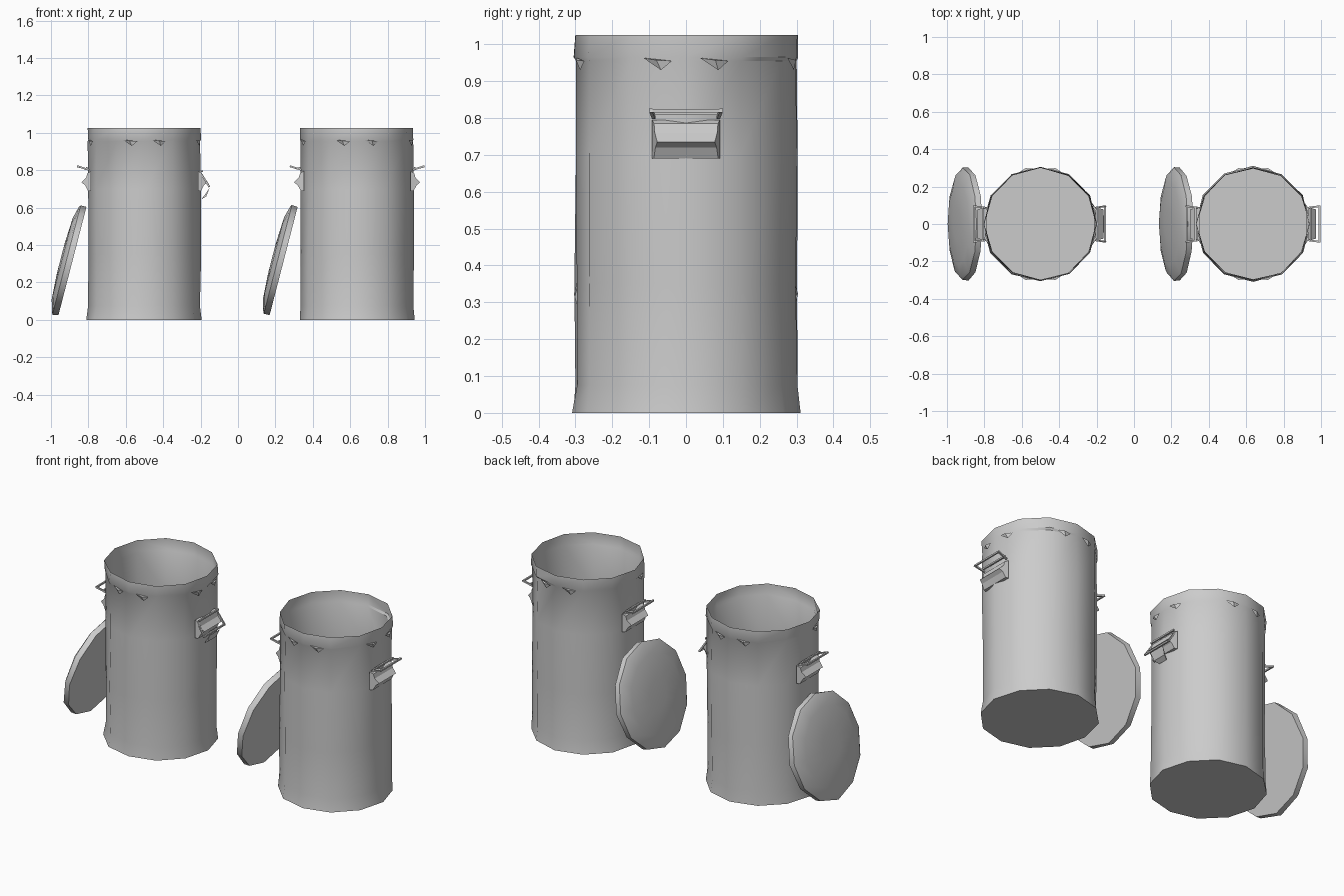
import bpy, bmesh, random
from math import sin, cos, pi, radians, atan2
from mathutils import Matrix, Vector

if "Cube" in bpy.data.objects:
    bpy.data.objects.remove(bpy.data.objects["Cube"])

SIDES = 12
rng = random.Random(4)


def finish(bm, name, matrix=Matrix(), angle=35, smooth=True):
    bmesh.ops.recalc_face_normals(bm, faces=bm.faces)
    me = bpy.data.meshes.new(name)
    bm.to_mesh(me)
    bm.free()
    ob = bpy.data.objects.new(name, me)
    bpy.context.collection.objects.link(ob)
    ob.matrix_world = matrix
    if smooth:
        bpy.ops.object.select_all(action='DESELECT')
        ob.select_set(True)
        bpy.context.view_layer.objects.active = ob
        bpy.ops.object.shade_smooth_by_angle(angle=radians(angle))
    return ob


def lathe(name, profile, dent, cap_start=True, cap_end=False, matrix=Matrix()):
    """Turn an (r, z) profile into a slightly battered ring stack."""
    bm = bmesh.new()
    rings = []
    for r, z in profile:
        ring = []
        for i in range(SIDES):
            a = 2 * pi * i / SIDES
            rr = r + rng.uniform(-dent, dent)
            ring.append(bm.verts.new((rr * cos(a), rr * sin(a), z)))
        rings.append(ring)
    for lo, hi in zip(rings, rings[1:]):
        for i in range(SIDES):
            j = (i + 1) % SIDES
            bm.faces.new((lo[i], lo[j], hi[j], hi[i]))
    if cap_start:
        bm.faces.new(rings[0])
    if cap_end:
        bm.faces.new(rings[-1])
    return finish(bm, name, matrix)


def prism(name, profile, w_in, w_out, matrix):
    """Extrude an (x, z) profile along y, narrowing away from the can."""
    bm = bmesh.new()
    x0 = min(p[0] for p in profile)
    x1 = max(p[0] for p in profile)
    rows = []
    for s in (-1, 1):
        rows.append([bm.verts.new((x, s * (w_in + (w_out - w_in) * (x - x0) / (x1 - x0)), z))
                     for x, z in profile])
    n = len(profile)
    for i in range(n):
        j = (i + 1) % n
        bm.faces.new((rows[0][i], rows[0][j], rows[1][j], rows[1][i]))
    bm.faces.new(rows[0])
    bm.faces.new(rows[1])
    return finish(bm, name, matrix, smooth=False)


def rod(bm, a, b, t):
    """Square bar from a to b."""
    a, b = Vector(a), Vector(b)
    d = b - a
    m = (Matrix.Translation((a + b) / 2) @ d.to_track_quat('Z', 'Y').to_matrix().to_4x4()
         @ Matrix.Diagonal((t, t, d.length + t, 1)))
    bmesh.ops.create_cube(bm, size=1, matrix=m)


def handle(prefix, matrix, bent=False):
    # wedge-shaped bracket against the wall
    prism(prefix + "_handle_bracket",
          [(0.285, 0.795), (0.305, 0.785), (0.312, 0.76), (0.337, 0.735),
           (0.318, 0.72), (0.302, 0.69), (0.285, 0.69)], 0.092, 0.078, matrix)
    # U-shaped bail
    bm = bmesh.new()
    hinge, tip = ((0.30, 0.785), (0.345, 0.715)) if bent else ((0.30, 0.803), (0.355, 0.82))
    for s in (-1, 1):
        rod(bm, (hinge[0], s * 0.088, hinge[1]), (tip[0], s * 0.095, tip[1]), 0.009)
    rod(bm, (hinge[0] + 0.008, -0.088, hinge[1] + 0.01),
        (hinge[0] + 0.008, 0.088, hinge[1] + 0.01), 0.009)
    rod(bm, (tip[0], -0.095, tip[1]), (tip[0], 0.095, tip[1]), 0.009)
    finish(bm, prefix + "_handle_bail", matrix, smooth=False)
    if bent:
        # torn strip curling away below the bail
        prism(prefix + "_torn_strip", [(0.305, 0.645), (0.33, 0.66), (0.348, 0.705), (0.338, 0.69)],
              0.03, 0.05, matrix)


def rim_fold(name, angle, width, matrix):
    # shallow crease bulging out just under the rim band
    bm = bmesh.new()
    pts = [(-width, 0.296, 0.963), (width, 0.296, 0.955), (0.01, 0.300, 0.93), (0, 0.309, 0.957)]
    v = [bm.verts.new((r, u, z)) for u, r, z in pts]
    for f in ((0, 1, 3), (1, 2, 3), (2, 0, 3)):
        bm.faces.new([v[k] for k in f])
    finish(bm, name, matrix @ Matrix.Rotation(radians(angle), 4, 'Z'), smooth=False)


def bin_set(prefix, x, bent, lid_shift):
    place = Matrix.Translation((x, 0, 0))
    # open can with flared foot and rim band
    lathe(prefix + "_can",
          [(0.308, 0), (0.299, 0.075), (0.300, 0.35), (0.300, 0.70),
           (0.300, 0.955), (0.304, 0.965), (0.302, 1.025)], 0.004, matrix=place)
    for k, a in enumerate((15, 75, 105, 195, 255, 285, 345)):
        rim_fold(f"{prefix}_rim_fold_{k}", a, 0.04, place)
    handle(prefix + "_right", place, bent)
    handle(prefix + "_left", place @ Matrix.Rotation(pi, 4, 'Z'))
    # domed lid leaning on the left side, flat underside to the can
    tilt = atan2(0.15, 0.58)
    lean = (Matrix.Translation((x - 0.385 + lid_shift, 0, 0.315))
            @ Matrix.Rotation(-pi / 2 + tilt, 4, 'Y'))
    lathe(prefix + "_lid",
          [(0.299, 0), (0.302, 0.032), (0.285, 0.04), (0.225, 0.056), (0.08, 0.064)],
          0.004, cap_end=True, matrix=lean)


bin_set("first", -0.50, True, 0.0)
bin_set("second", 0.637, False, -0.008)
